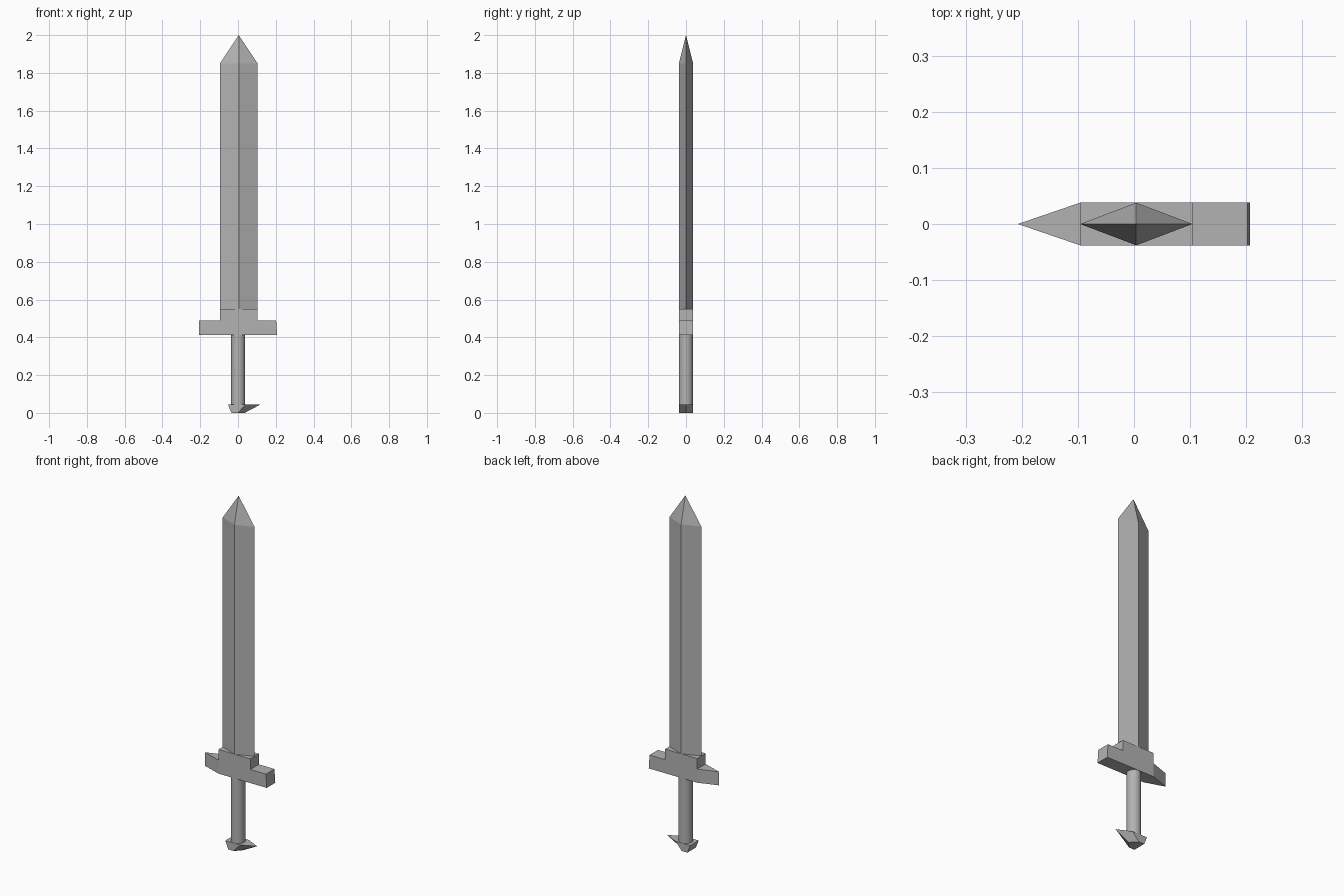
import bpy, bmesh, math

cube = bpy.data.objects.get("Cube")
if cube:
    bpy.data.objects.remove(cube, do_unlink=True)

steel = bpy.data.materials.new("grey steel")
steel.use_nodes = True
grey = (0.45, 0.45, 0.45, 1)
steel.diffuse_color = grey
steel.node_tree.nodes["Principled BSDF"].inputs["Base Color"].default_value = grey

HALF = 0.038   # half thickness shared by all parts
MID = 0.004    # centre line of the blade


def loft(name, bottom, top, z0, z1):
    """Solid between two outlines of equal point count."""
    bm = bmesh.new()
    low = [bm.verts.new((x, y, z0)) for x, y in bottom]
    high = [bm.verts.new((x, y, z1)) for x, y in top]
    bm.faces.new(low[::-1])
    bm.faces.new(high)
    n = len(low)
    for i in range(n):
        j = (i + 1) % n
        bm.faces.new((low[i], low[j], high[j], high[i]))
    return finish(name, bm)


def finish(name, bm):
    bmesh.ops.recalc_face_normals(bm, faces=bm.faces)
    mesh = bpy.data.meshes.new(name)
    bm.to_mesh(mesh)
    bm.free()
    mesh.materials.append(steel)
    obj = bpy.data.objects.new(name, mesh)
    bpy.context.collection.objects.link(obj)
    return obj


def pointed(flat_x, shoulder_x, tip_x):
    """Outline with one square end and one pointed end."""
    return [(flat_x, -HALF), (shoulder_x, -HALF), (tip_x, 0),
            (shoulder_x, HALF), (flat_x, HALF)]


# Blade: diamond section rising to a point
bm = bmesh.new()
section = [(MID - 0.1, 0), (MID, -HALF), (MID + 0.1, 0), (MID, HALF)]
low = [bm.verts.new((x, y, 0.55)) for x, y in section]
high = [bm.verts.new((x, y, 1.85)) for x, y in section]
tip = bm.verts.new((MID, 0, 2))
bm.faces.new(low[::-1])
for i in range(4):
    j = (i + 1) % 4
    bm.faces.new((low[i], low[j], high[j], high[i]))
    bm.faces.new((high[i], high[j], tip))
finish("blade", bm)

# Collar block under the blade
block = [(MID - 0.1, -HALF), (MID + 0.1, -HALF), (MID + 0.1, HALF), (MID - 0.1, HALF)]
loft("blade_collar", block, block, 0.49, 0.55)

# Cross guard: wedge on the right side, square on the left
loft("cross_guard", pointed(0.207, MID - 0.1, -0.207),
     pointed(0.202, MID - 0.1, -0.207), 0.413, 0.49)

# Round grip
bpy.ops.mesh.primitive_cylinder_add(vertices=24, radius=0.037, depth=0.38,
                                    location=(0.001, 0, 0.225))
grip = bpy.context.object
grip.name = "grip"
grip.data.materials.append(steel)
bpy.ops.object.shade_smooth_by_angle(angle=math.radians(40))

# Pommel: flares upward into a spike on the left side
loft("pommel", pointed(-0.035, 0.0, 0.035), pointed(-0.053, 0.04, 0.12), 0, 0.045)
